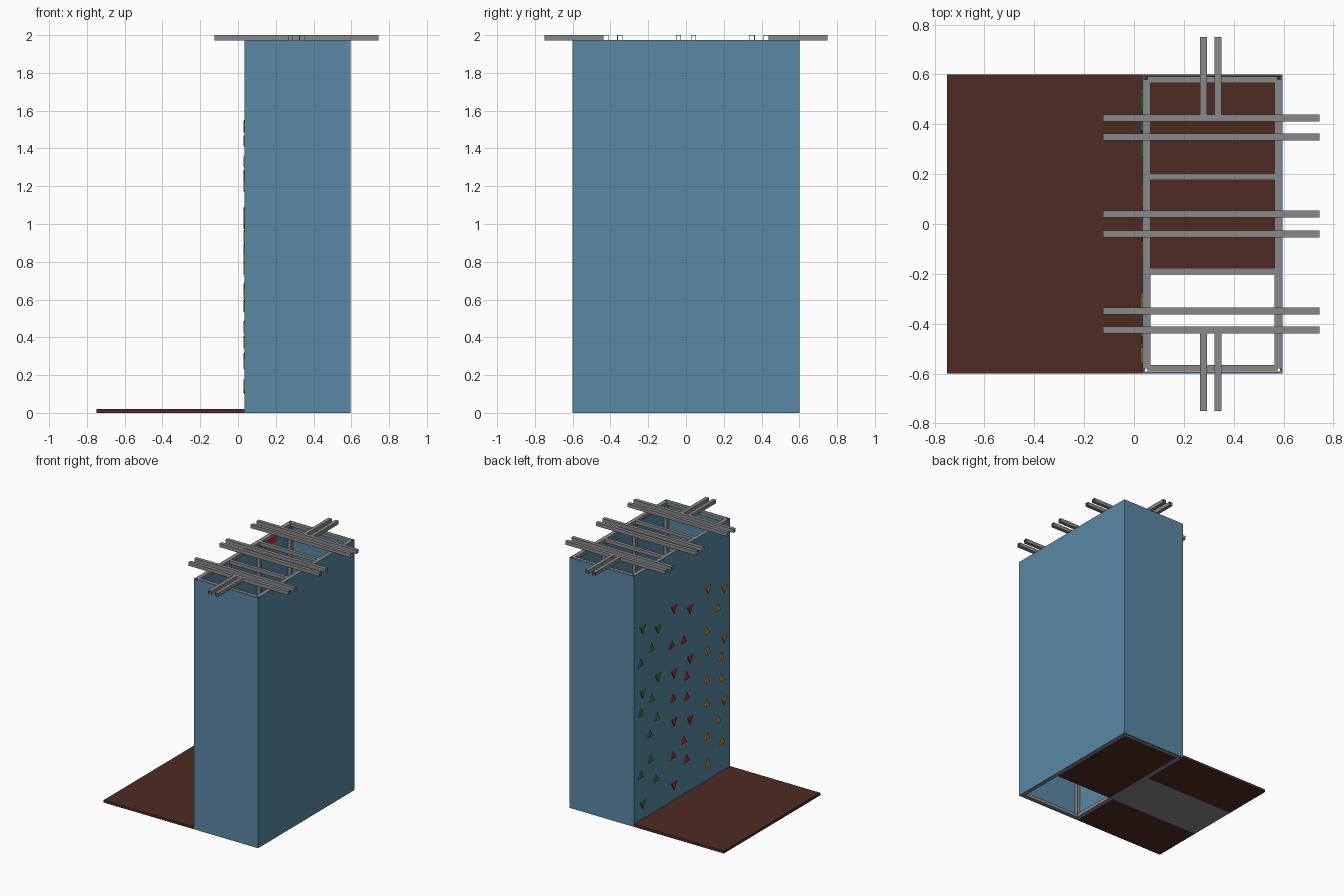
import bpy, bmesh, math
from mathutils import Vector

if "Cube" in bpy.data.objects:
    bpy.data.objects.remove(bpy.data.objects["Cube"])


def mat(name, rgb):
    m = bpy.data.materials.new(name)
    m.diffuse_color = (*rgb, 1)
    m.use_nodes = True
    m.node_tree.nodes["Principled BSDF"].inputs["Base Color"].default_value = m.diffuse_color
    return m


BLUE = mat("panel_blue", (0.10, 0.25, 0.38))
GREY = mat("steel_grey", (0.25, 0.25, 0.25))
BROWN = mat("mat_brown", (0.075, 0.024, 0.016))
GREEN = mat("hold_green", (0.03, 0.29, 0.04))
RED = mat("hold_red", (0.62, 0.025, 0.018))
ORANGE = mat("hold_orange", (0.70, 0.28, 0.01))


def finish(bm, name, *mats):
    bmesh.ops.recalc_face_normals(bm, faces=bm.faces)
    me = bpy.data.meshes.new(name)
    bm.to_mesh(me)
    bm.free()
    for m in mats:
        me.materials.append(m)
    ob = bpy.data.objects.new(name, me)
    bpy.context.collection.objects.link(ob)
    return ob


def box(name, lo, hi, *mats):
    bm = bmesh.new()
    bmesh.ops.create_cube(bm, size=1)
    for v in bm.verts:
        v.co = [l + (h - l) * (c + 0.5) for l, h, c in zip(lo, hi, v.co)]
    return finish(bm, name, *mats)


def tube(name, start, end, size=0.03, wall=0.003):
    """Open square steel tube along one axis."""
    a, b = Vector(start), Vector(end)
    axis = max(range(3), key=lambda i: abs(b[i] - a[i]))
    u, w = [i for i in range(3) if i != axis]
    bm = bmesh.new()
    rings = []
    for p in (a, b):
        for r in (size / 2, size / 2 - wall):
            ring = []
            for su, sw in ((-1, -1), (1, -1), (1, 1), (-1, 1)):
                co = p.copy()
                co[u] += su * r
                co[w] += sw * r
                ring.append(bm.verts.new(co))
            rings.append(ring)
    oa, ia, ob, ib = rings
    for p, q in ((oa, ob), (ob, ib), (ib, ia), (ia, oa)):
        for i in range(4):
            j = (i + 1) % 4
            bm.faces.new((p[i], p[j], q[j], q[i]))
    return finish(bm, name, GREY)


X0, X1, Y, TOP, T = 0.035, 0.595, 0.60, 1.973, 0.006

# Cladding panels on four sides
box("climbing_panel", (X0, -Y, 0), (X0 + T, Y, TOP), BLUE)
box("rear_panel", (X1 - T, -Y, 0), (X1, Y, TOP), BLUE)
for s, n in ((-1, "front"), (1, "back")):
    ys = sorted((s * Y, s * (Y - T)))
    box(n + "_side_panel", (X0 + T, ys[0], 0), (X1 - T, ys[1], TOP), BLUE)

# Inner steel frame: posts, rails and cross bars
fx = (X0 + T + 0.013, X1 - T - 0.013)
fy = Y - T - 0.015
for x in fx:
    for y in (-fy, -0.19, 0.19, fy):
        tube("frame_post", (x, y, 0.026), (x, y, TOP - 0.026), 0.026)
    for z in (0.013, TOP - 0.013):
        tube("frame_long_rail", (x, -fy, z), (x, fy, z), 0.026)
for y in (-fy, -0.19, 0.19, fy):
    for z in (0.013, TOP - 0.013):
        if z > 1 or abs(y) > 0.5:
            tube("frame_cross_bar", (fx[0], y, z), (fx[1], y, z), 0.026)

# Beams resting on the top
zb = 1.986
for y in (0.04, 0.35, 0.425):
    for s in (-1, 1):
        tube("top_beam", (-0.125, s * y, zb), (0.745, s * y, zb), 0.028)
for x in (0.278, 0.338):
    for s in (-1, 1):
        tube("end_beam", (x, s * 0.44, zb), (x, s * 0.75, zb), 0.028)

# Floor mats; the middle one has a grey underside
for i, y in enumerate((-0.4, 0, 0.4)):
    m = box("landing_mat", (-0.75, y - 0.2, 0), (X0, y + 0.2, 0.02), BROWN, GREY)
    if i == 1:
        for f in m.data.polygons:
            if f.normal.z < -0.5:
                f.material_index = 1
for y in (0, 0.4):
    box("inside_mat", (X0 + T, y - 0.2, 0.001), (X1 - T, min(y + 0.2, Y - T), 0.02), BROWN)

# Red plate inside, near the top of the climbing panel
box("inside_plate", (X0 + T, 0.28, 1.88), (X0 + T + 0.004, 0.42, 1.945), RED)


# Triangular climbing holds: positions (y, z) pointing up and pointing down
def holds(name, material, up, down):
    bm = bmesh.new()
    for pts, s in ((up, 1), (down, -1)):
        for y, z in pts:
            ring = [[], []]
            for k, (x, r) in enumerate(((X0, 0.042), (X0 - 0.006, 0.034))):
                for i in range(3):
                    a = math.radians(90 + 120 * i)
                    ring[k].append(bm.verts.new((x, y + r * math.cos(a),
                                                 z + s * r * math.sin(a))))
            bm.faces.new(ring[1])
            bm.faces.new(ring[0])
            for i in range(3):
                j = (i + 1) % 3
                bm.faces.new((ring[0][i], ring[0][j], ring[1][j], ring[1][i]))
    finish(bm, name, material)


holds("green_holds", GREEN,
      [(.375, 1.32), (.51, 1.25), (.375, .92), (.51, .86), (.31, .75),
       (.40, .65), (.39, .45), (.51, .37), (.325, .27)],
      [(.49, 1.52), (.30, 1.45), (.49, 1.01), (.30, 1.07), (.49, .14)])
holds("red_holds", RED,
      [(.125, 1.25), (-.025, 1.23), (-.06, .93), (.11, .82), (-.06, .77),
       (-.025, .44), (.11, .37), (-.06, .28)],
      [(.10, 1.53), (-.10, 1.45), (-.10, 1.06), (.10, 1.02), (.10, .64),
       (-.10, .58), (.10, .14)])
holds("orange_holds", ORANGE,
      [(-.45, 1.32), (-.31, 1.19), (-.325, 1.03), (-.49, .92), (-.31, .81),
       (-.49, .75), (-.31, .62), (-.45, .44), (-.31, .36), (-.50, .25), (-.325, .14)],
      [(-.325, 1.52), (-.525, 1.45), (-.525, 1.06), (-.525, .57)])
